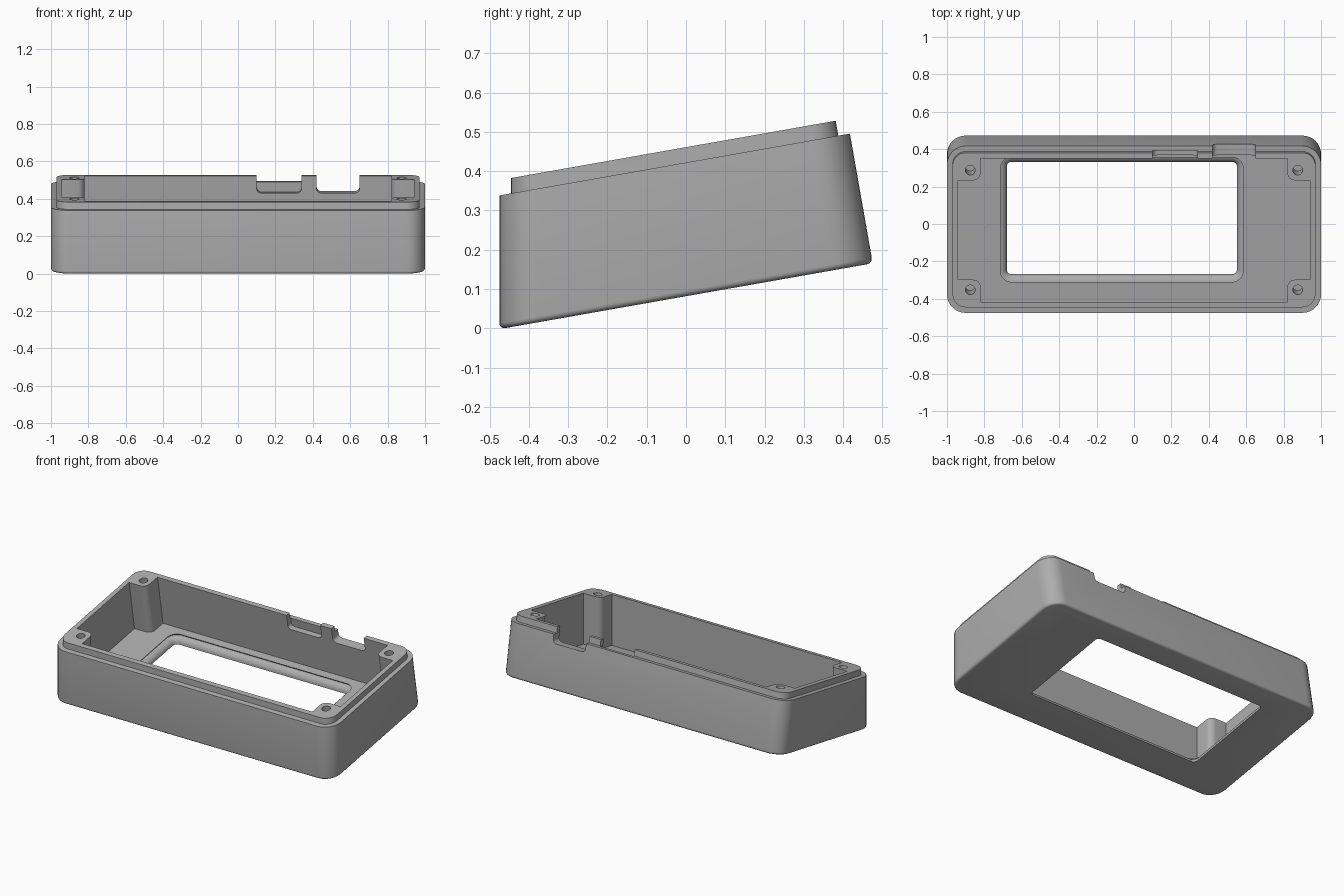
import bpy, bmesh, math
from mathutils import Vector

TILT = math.radians(10)
DEPTH = 0.965          # outer depth along the sloped base
RIM, LIP = 0.335, 0.3735   # heights of outer rim and lip, square to the base
FLOOR = 0.05
STEPS = 8              # segments per rounded corner

cube = bpy.data.objects.get("Cube")
if cube:
    bpy.data.objects.remove(cube, do_unlink=True)

mat = bpy.data.materials.new("grey plastic")
mat.use_nodes = True
GREY = (0.42, 0.42, 0.42, 1)
mat.diffuse_color = GREY
mat.node_tree.nodes["Principled BSDF"].inputs["Base Color"].default_value = GREY


def rounded_rect(a0, a1, b0, b1, r):
    """Counter-clockwise rounded rectangle as 2D points."""
    pts = []
    centres = [(a1 - r, b1 - r), (a0 + r, b1 - r), (a0 + r, b0 + r), (a1 - r, b0 + r)]
    for q, (ca, cb) in enumerate(centres):
        for i in range(STEPS + 1):
            t = math.pi / 2 * (q + i / STEPS)
            pts.append((ca + r * math.cos(t), cb + r * math.sin(t)))
    return pts


def shell_ring(w, inset, r):
    """Case outline at height w; the front wall stays plumb when tilted."""
    pts = rounded_rect(-1 + inset, 1 - inset, w * math.tan(TILT) + inset, DEPTH - inset, r)
    return [Vector((a, b, w)) for a, b in pts]


def cavity_ring(w, inset=0.06, size=0.12, r=0.04):
    """Cavity outline with a rounded screw post standing in each corner."""
    front, back, side = w * math.tan(TILT) + inset, DEPTH - inset, 1 - inset
    pts = []
    for sx, sy in ((1, 1), (-1, 1), (-1, -1), (1, -1)):
        local = [(0, size)]
        for i in range(STEPS - 1):
            t = math.pi / 2 * (1 - i / (STEPS - 2))
            local.append((size - r + r * math.cos(t), size - r + r * math.sin(t)))
        local.append((size, 0))
        if sx * sy < 0:
            local.reverse()
        corner_u = back if sy > 0 else front
        pts += [Vector((sx * (side - p), corner_u - sy * q, w)) for p, q in local]
    return pts


def loft(name, rings):
    """Closed solid through matching rings."""
    bm = bmesh.new()
    loops = [[bm.verts.new(p) for p in ring] for ring in rings]
    n = len(loops[0])
    for low, high in zip(loops, loops[1:]):
        for i in range(n):
            j = (i + 1) % n
            bm.faces.new((low[i], low[j], high[j], high[i]))
    bm.faces.new(loops[0][::-1])
    bm.faces.new(loops[-1])
    bmesh.ops.recalc_face_normals(bm, faces=bm.faces)
    mesh = bpy.data.meshes.new(name)
    bm.to_mesh(mesh)
    bm.free()
    mesh.materials.append(mat)
    ob = bpy.data.objects.new(name, mesh)
    bpy.context.collection.objects.link(ob)
    return ob


def cut(target, cutter):
    """Subtract the cutter and discard it."""
    cutter.hide_render = True
    mod = target.modifiers.new("cut", 'BOOLEAN')
    mod.operation, mod.solver, mod.object = 'DIFFERENCE', 'EXACT', cutter
    bpy.ops.object.select_all(action='DESELECT')
    bpy.context.view_layer.objects.active = target
    target.select_set(True)
    bpy.ops.object.modifier_apply(modifier=mod.name)
    bpy.data.objects.remove(cutter, do_unlink=True)


# Case: filleted base, outer wall, stepped lip, cavity with posts
FILLET = 0.015
rings = []
for i in range(5):
    t = math.pi / 2 * i / 4
    inset = FILLET * (1 - math.sin(t))
    rings.append(shell_ring(FILLET * (1 - math.cos(t)), inset, 0.1 - inset))
rings += [shell_ring(RIM, 0, 0.1), shell_ring(RIM, 0.03, 0.07), shell_ring(LIP, 0.03, 0.07),
          cavity_ring(LIP), cavity_ring(FLOOR)]
case = loft("case", rings)

# Display window, flared on the underside
FLARE = 0.04


def window_ring(w, out):
    pts = rounded_rect(-0.68 - out, 0.55 + out, 0.21 - out, 0.82 + out, 0.025 + out)
    return [Vector((a, b, w)) for a, b in pts]


window = [window_ring(-0.05, FLARE)]
for i in range(6):
    t = math.pi / 2 * i / 5
    window.append(window_ring(FLARE * math.sin(t), FLARE * (1 - math.cos(t))))
window.append(window_ring(0.1, 0))
cut(case, loft("window_cutter", window))

# Cable notches in the back wall: an inner pocket and a full opening
for x0, x1, u0, u1 in ((0.1, 0.34, 0.86, 0.94), (0.42, 0.65, 0.86, 1.1)):
    outline = rounded_rect(x0, x1, 0.28, 0.5, 0.025)
    cut(case, loft("notch_cutter", [[Vector((a, u, b)) for a, b in outline] for u in (u0, u1)]))

# Screw holes in the posts
front_u = LIP * math.tan(TILT) + 0.125
for x in (-0.875, 0.875):
    for u in (front_u, DEPTH - 0.125):
        r = 0.026
        outline = rounded_rect(x - r, x + r, u - r, u + r, r * 0.999)
        cut(case, loft("hole_cutter", [[Vector((a, b, w)) for a, b in outline] for w in (0.25, 0.45)]))

# Tilt the case onto its front edge and shade
case.rotation_euler.x = TILT
case.location = (0, -0.475, -0.002)
bpy.ops.object.shade_smooth_by_angle(angle=math.radians(30))
